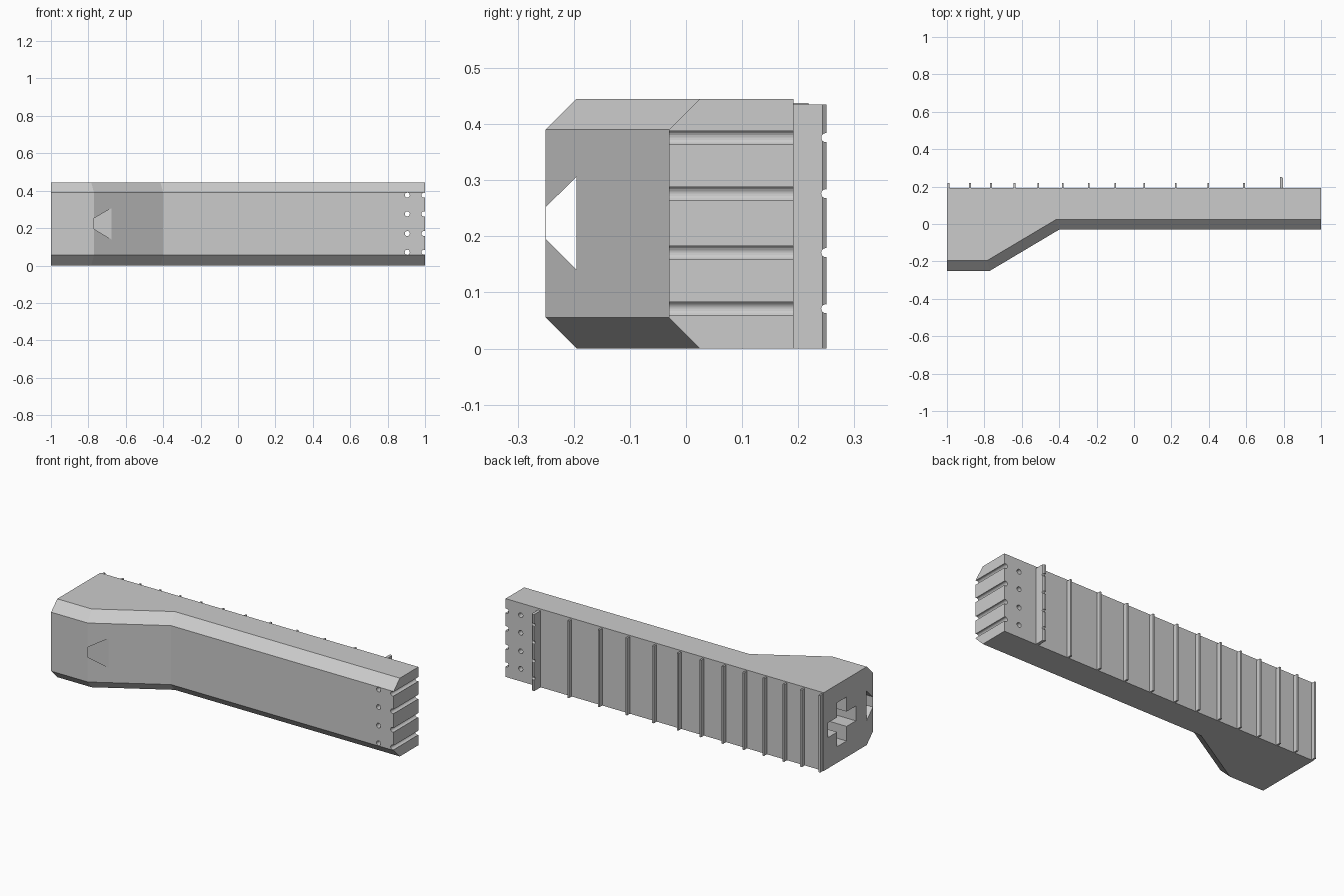
import bpy
import bmesh
from mathutils import Matrix, Vector

old = bpy.data.objects.get("Cube")
if old:
    bpy.data.objects.remove(old, do_unlink=True)

grey = bpy.data.materials.new("light grey")
grey.use_nodes = True
grey.diffuse_color = (0.6, 0.6, 0.6, 1)
grey.node_tree.nodes["Principled BSDF"].inputs["Base Color"].default_value = grey.diffuse_color


def finish(name, bm):
    bmesh.ops.recalc_face_normals(bm, faces=bm.faces)
    mesh = bpy.data.meshes.new(name)
    bm.to_mesh(mesh)
    bm.free()
    mesh.materials.append(grey)
    obj = bpy.data.objects.new(name, mesh)
    bpy.context.collection.objects.link(obj)
    return obj


def loft(name, rings):
    """Skin a stack of matching closed rings and cap both ends."""
    bm = bmesh.new()
    loops = [[bm.verts.new(p) for p in ring] for ring in rings]
    for a, b in zip(loops, loops[1:]):
        for i in range(len(a)):
            j = (i + 1) % len(a)
            bm.faces.new((a[i], a[j], b[j], b[i]))
    bm.faces.new(loops[0])
    bm.faces.new(loops[-1])
    return finish(name, bm)


def box(name, low, high):
    (x0, y0, z0), (x1, y1, z1) = low, high
    ring = [(x0, y0), (x1, y0), (x1, y1), (x0, y1)]
    return loft(name, [[(x, y, z) for x, y in ring] for z in (z0, z1)])


def rod(name, centre, axis, radius, length):
    bm = bmesh.new()
    turn = Vector((0, 0, 1)).rotation_difference(Vector(axis)).to_matrix().to_4x4()
    bmesh.ops.create_cone(bm, cap_ends=True, segments=20, radius1=radius, radius2=radius,
                          depth=length, matrix=Matrix.Translation(centre) @ turn)
    return finish(name, bm)


def cut(target, cutter):
    """Subtract the cutter, then discard it."""
    cutter.hide_render = True
    mod = target.modifiers.new("cut", 'BOOLEAN')
    mod.operation = 'DIFFERENCE'
    mod.solver = 'EXACT'
    mod.object = cutter
    bpy.context.view_layer.objects.active = target
    bpy.ops.object.modifier_apply(modifier=mod.name)
    bpy.data.objects.remove(cutter, do_unlink=True)


# Main body: plan outline with chamfered front edges
BACK, TOP, BEVEL = 0.192, 0.445, 0.055


def plan(z, inset):
    s = inset * 0.27
    front = [(-1, -0.25 + inset), (-0.77 - s, -0.25 + inset),
             (-0.4 - s, -0.03 + inset), (1, -0.03 + inset)]
    return [(x, y, z) for x, y in front + [(1, BACK), (-1, BACK)]]


body = loft("body", [plan(0, BEVEL), plan(BEVEL, 0), plan(TOP - BEVEL, 0), plan(TOP, BEVEL)])

# Side slot running from the sloped face to the end
slot = [(-0.2493, 0.195), (-0.2493, 0.253), (-0.195, 0.306), (-0.195, 0.14)]
cut(body, loft("slot_cutter", [[(x, y, z) for y, z in slot] for x in (-1.1, -0.6)]))

# Cross shaped socket in the wide end
cy, cz, arm, half = 0.028, 0.217, 0.125, 0.042
for dy, dz in ((arm, half), (half, arm)):
    cut(body, box("socket_cutter", (-1.1, cy - dy, cz - dz), (-0.75, cy + dy, cz + dz)))

# Through holes and half round grooves at the narrow end
LEVELS = (0.071, 0.171, 0.276, 0.376)
for z in LEVELS:
    for x in (0.905, 0.994):
        cut(body, rod("hole_cutter", (x, 0.08, z), (0, 1, 0), 0.0135, 0.6))

# Thin ribs across the back
RIBS = (-0.992, -0.876, -0.764, -0.638, -0.512, -0.381,
        -0.242, -0.1, 0.055, 0.223, 0.397, 0.589)
for i, x in enumerate(RIBS):
    box(f"rib_{i + 1}", (x - 0.005, BACK - 0.004, 0), (x + 0.005, 0.218, 0.438))

# Tall rear sight plate with a chamfered, notched edge
profile = [(0.78, BACK - 0.004), (0.797, BACK - 0.004), (0.797, 0.243), (0.791, 0.25), (0.78, 0.25)]
plate = loft("rear_plate", [[(x, y, z) for x, y in profile] for z in (0, 0.435)])
for z in LEVELS:
    cut(plate, rod("notch_cutter", (0.79, 0.249, z), (1, 0, 0), 0.008, 0.1))
